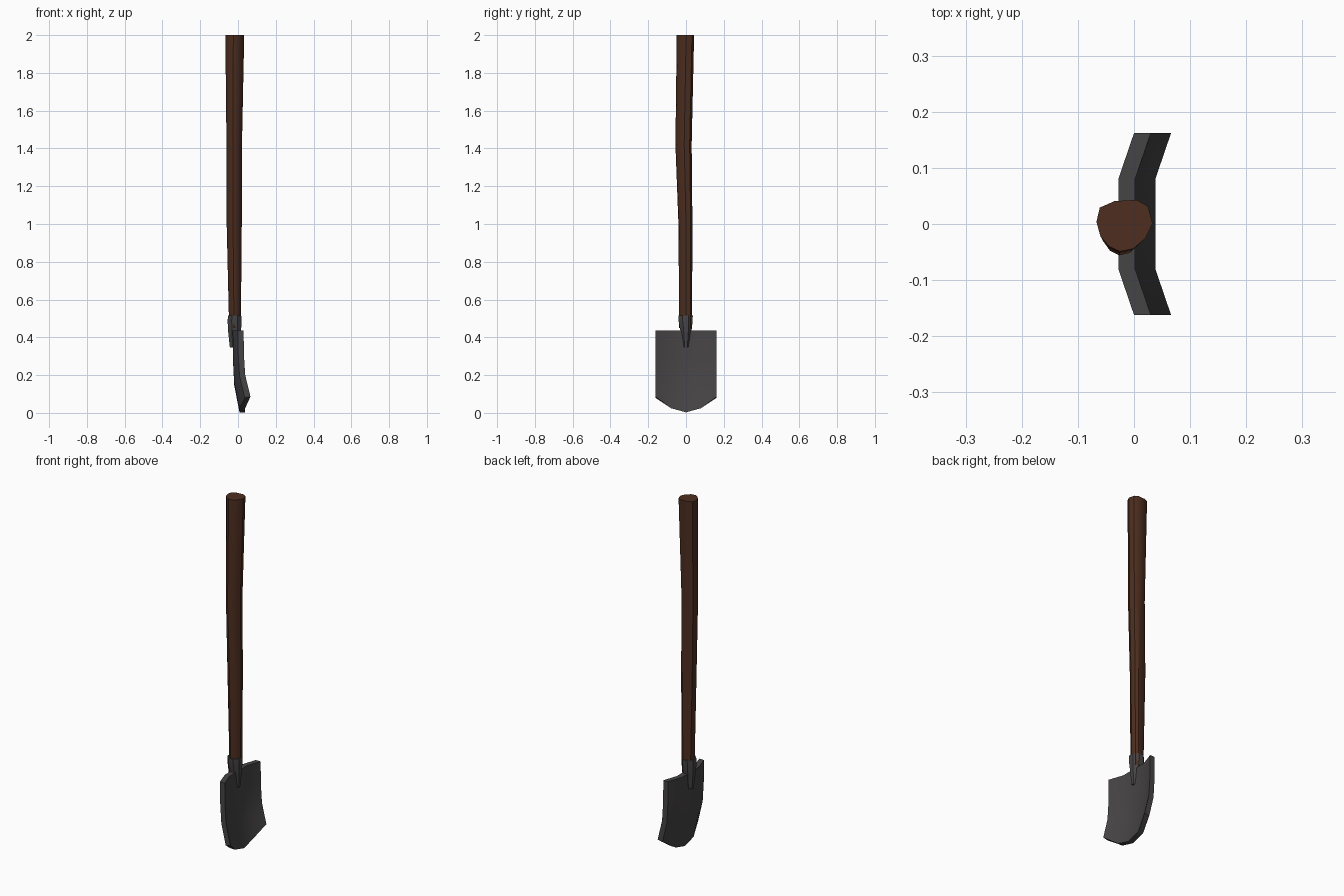
import bpy, bmesh, math

if "Cube" in bpy.data.objects:
    bpy.data.objects.remove(bpy.data.objects["Cube"])


def material(name, rgb):
    m = bpy.data.materials.new(name)
    m.diffuse_color = (*rgb, 1)
    m.use_nodes = True
    m.node_tree.nodes["Principled BSDF"].inputs["Base Color"].default_value = m.diffuse_color
    return m


def make(name, bm, mat, angle):
    bmesh.ops.recalc_face_normals(bm, faces=bm.faces)
    me = bpy.data.meshes.new(name)
    bm.to_mesh(me)
    bm.free()
    ob = bpy.data.objects.new(name, me)
    bpy.context.collection.objects.link(ob)
    me.materials.append(mat)
    bpy.ops.object.select_all(action='DESELECT')
    bpy.context.view_layer.objects.active = ob
    ob.select_set(True)
    bpy.ops.object.shade_smooth_by_angle(angle=math.radians(angle))
    return ob


def loft(name, section, rings, mat, angle):
    """Skin a unit section through rings of (z, cx, cy, rx, ry), capped."""
    bm = bmesh.new()
    loops = [[bm.verts.new((cx + rx * u, cy + ry * v, z)) for u, v in section]
             for z, cx, cy, rx, ry in rings]
    n = len(section)
    for a, b in zip(loops, loops[1:]):
        for i in range(n):
            j = (i + 1) % n
            bm.faces.new((a[i], a[j], b[j], b[i]))
    bm.faces.new(loops[0][::-1])
    bm.faces.new(loops[-1])
    return make(name, bm, mat, angle)


wood = material("wood", (0.075, 0.027, 0.014))
metal = material("dark_metal", (0.062, 0.058, 0.06))

# Handle: irregular hand-cut section, slightly bowed
hewn = [(1, 0.08), (0.84, 0.75), (0.44, 1), (-0.36, 0.95), (-0.88, 0.7),
        (-1, 0.15), (-0.86, -0.4), (-0.56, -0.8), (-0.16, -1), (0.3, -0.9), (0.74, -0.5)]
loft("handle", hewn, [
    (0.45, -0.016, -0.002, 0.031, 0.034),
    (1.00, -0.020, -0.003, 0.040, 0.037),
    (1.42, -0.020, -0.013, 0.041, 0.043),
    (2.00, -0.017, -0.003, 0.050, 0.046)], wood, 35)

# Socket: collar tapering down over both faces of the blade
octagon = [(math.cos(math.pi * (i + 0.5) / 4) / 0.924,
            math.sin(math.pi * (i + 0.5) / 4) / 0.924) for i in range(8)]
loft("socket", octagon, [
    (0.345, -0.017, 0, 0.026, 0.017),
    (0.43, -0.018, 0, 0.034, 0.029),
    (0.485, -0.018, -0.002, 0.037, 0.037),
    (0.515, -0.018, -0.002, 0.035, 0.038)], metal, 35)

# Blade: dished grid, curling forward towards a rounded tip
columns = [(-0.162, 0.0), (-0.08, -0.028), (0, -0.028), (0.08, -0.028), (0.162, 0.0)]
tip_z = [0.08, 0.025, 0.003, 0.025, 0.08]
rows = [(1.0, 0.0), (0.65, 0.001), (0.33, 0.008), (0.0, 0.036)]  # height share, forward curl
bm = bmesh.new()
sides = []
for thick, lift in ((0, 0), (0.03, 0.006)):
    sides.append([[bm.verts.new((x + curl + thick, y,
                                 z0 + (0.435 - z0) * t + lift * (1 - t) * (z0 > 0.05)))
                   for (y, x), z0 in zip(columns, tip_z)] for t, curl in rows])
for g in sides:
    for r in range(3):
        for c in range(4):
            bm.faces.new((g[r][c], g[r][c + 1], g[r + 1][c + 1], g[r + 1][c]))
rims = []
for g in sides:
    rims.append(g[0] + [g[1][4], g[2][4]] + g[3][::-1] + [g[2][0], g[1][0]])
for i in range(len(rims[0])):
    j = (i + 1) % len(rims[0])
    bm.faces.new((rims[0][i], rims[0][j], rims[1][j], rims[1][i]))
make("blade", bm, metal, 35)
